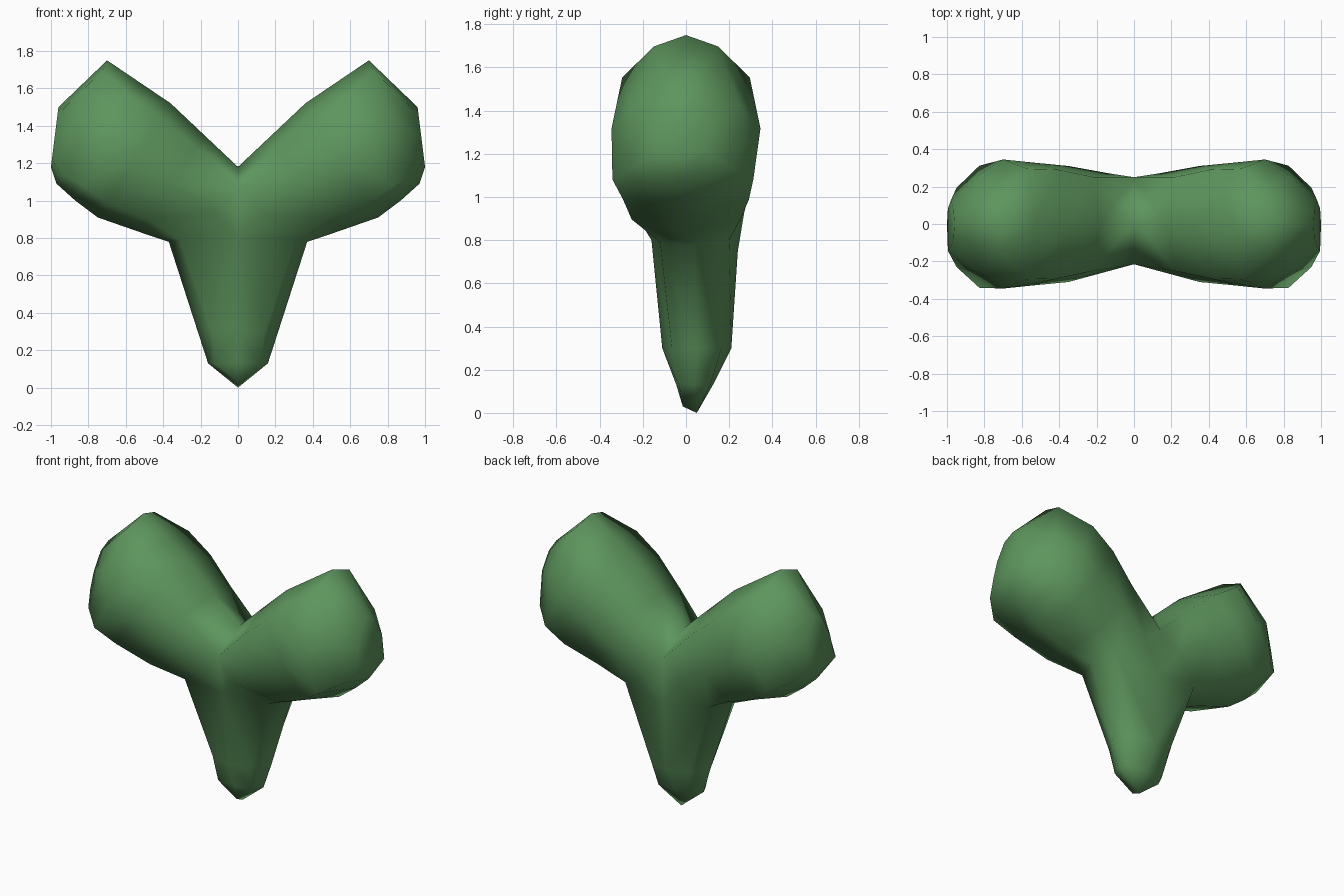
import bpy, bmesh, math
from mathutils import Vector

if "Cube" in bpy.data.objects:
    bpy.data.objects.remove(bpy.data.objects["Cube"])

bm = bmesh.new()


def add(points):
    return [bm.verts.new(p) for p in points]


def rounded(v, power):
    return math.copysign(abs(v) ** power, v) if abs(v) > 1e-6 else 0.0


def arm_ring(top, bottom, depth, power, taper, lean=0.0, tall=0.85):
    """Eight-sided ring between a top and bottom (x, z) point.
    taper narrows its top, lean pushes its lower sides forward."""
    t, b = Vector((top[0], 0, top[1])), Vector((bottom[0], 0, bottom[1]))
    mid, up = (t + b) / 2, (t - b) / 2
    out = []
    for k in range(8):
        c, s = math.cos(k * math.pi / 4), math.sin(k * math.pi / 4)
        p = mid + up * rounded(c, tall)
        p.y = -depth * rounded(s, power) * (1 - taper * c)
        if c < -0.1:
            p.y -= lean * abs(s) * (1 - c)
        out.append(p)
    return add(out)


def bridge(a, b, closed):
    n = len(a)
    for i in range(n if closed else n - 1):
        j = (i + 1) % n
        bm.faces.new((a[i], a[j], b[j], b[i]))


# Fork: first ring of the arm, running from the crotch to the armpit
fork = add([(0, 0.02, 1.18), (0, -0.215, 1.06), (0.13, -0.24, 0.93), (0.31, -0.12, 0.79),
            (0.37, 0.04, 0.78), (0.31, 0.20, 0.80), (0.13, 0.27, 0.93), (0, 0.25, 1.06)])

# Right arm, swelling towards a blunt end
rings = [fork]
for spec in [((0.18, 1.35), (0.52, 0.83), 0.31, 0.6, 0.0),
             ((0.36, 1.52), (0.75, 0.91), 0.33, 0.36, 0.0),
             ((0.53, 1.635), (0.87, 1.00), 0.345, 0.3, 0.07, 0.012),
             ((0.70, 1.75), (0.97, 1.09), 0.255, 1.0, 0.25, 0.015, 0.5),
             ((0.96, 1.50), (1.00, 1.18), 0.125, 0.85, 0.3, 0.025)]:
    rings.append(arm_ring(*spec))
for a, b in zip(rings, rings[1:]):
    bridge(a, b, True)
bm.faces.new(rings[-1])

# Right half of the tapering stem
front, back = add([(0, -0.16, 0.80), (0, 0.24, 0.75)])
bm.faces.new((front, fork[1], fork[2], fork[3]))
bm.faces.new((back, fork[5], fork[6], fork[7]))
rows = [[front, fork[3], fork[4], fork[5], back]]
for z, w, y0, y1, cx, cy in [(0.30, 0.215, -0.11, 0.21, 0.66, 0.72),
                             (0.13, 0.16, -0.045, 0.125, 0.78, 0.85)]:
    m = (y0 + y1) / 2
    rows.append(add([(0, y0, z), (w * cx, m + (y0 - m) * cy, z), (w, m, z),
                     (w * cx, m + (y1 - m) * cy, z), (0, y1, z)]))
for a, b in zip(rows, rows[1:]):
    bridge(a, b, False)

# Foot: a short edge closes the bottom of the stem
foot_front, foot_back = add([(0, -0.015, 0.03), (0, 0.05, 0)])
low = rows[-1]
for f in [(low[0], low[1], foot_front), (low[1], low[2], foot_back, foot_front),
          (low[2], low[3], foot_back), (low[3], low[4], foot_back)]:
    bm.faces.new(f)

bmesh.ops.recalc_face_normals(bm, faces=bm.faces)
# Outer end of the arm must face outwards
end = max(bm.faces, key=lambda f: f.calc_center_median().x)
if end.normal.x < 0:
    bmesh.ops.reverse_faces(bm, faces=bm.faces)

mesh = bpy.data.meshes.new("forked_body")
bm.to_mesh(mesh)
bm.free()
body = bpy.data.objects.new("forked_body", mesh)
bpy.context.collection.objects.link(body)

# Mirror the half across the middle
mod = body.modifiers.new("Mirror", 'MIRROR')
mod.use_clip = True

green = bpy.data.materials.new("green")
green.diffuse_color = (0.11, 0.30, 0.11, 1)
green.use_nodes = True
green.node_tree.nodes["Principled BSDF"].inputs["Base Color"].default_value = green.diffuse_color
mesh.materials.append(green)

bpy.context.view_layer.objects.active = body
body.select_set(True)
bpy.ops.object.modifier_apply(modifier=mod.name)
bpy.ops.object.shade_smooth_by_angle(angle=math.radians(89))
